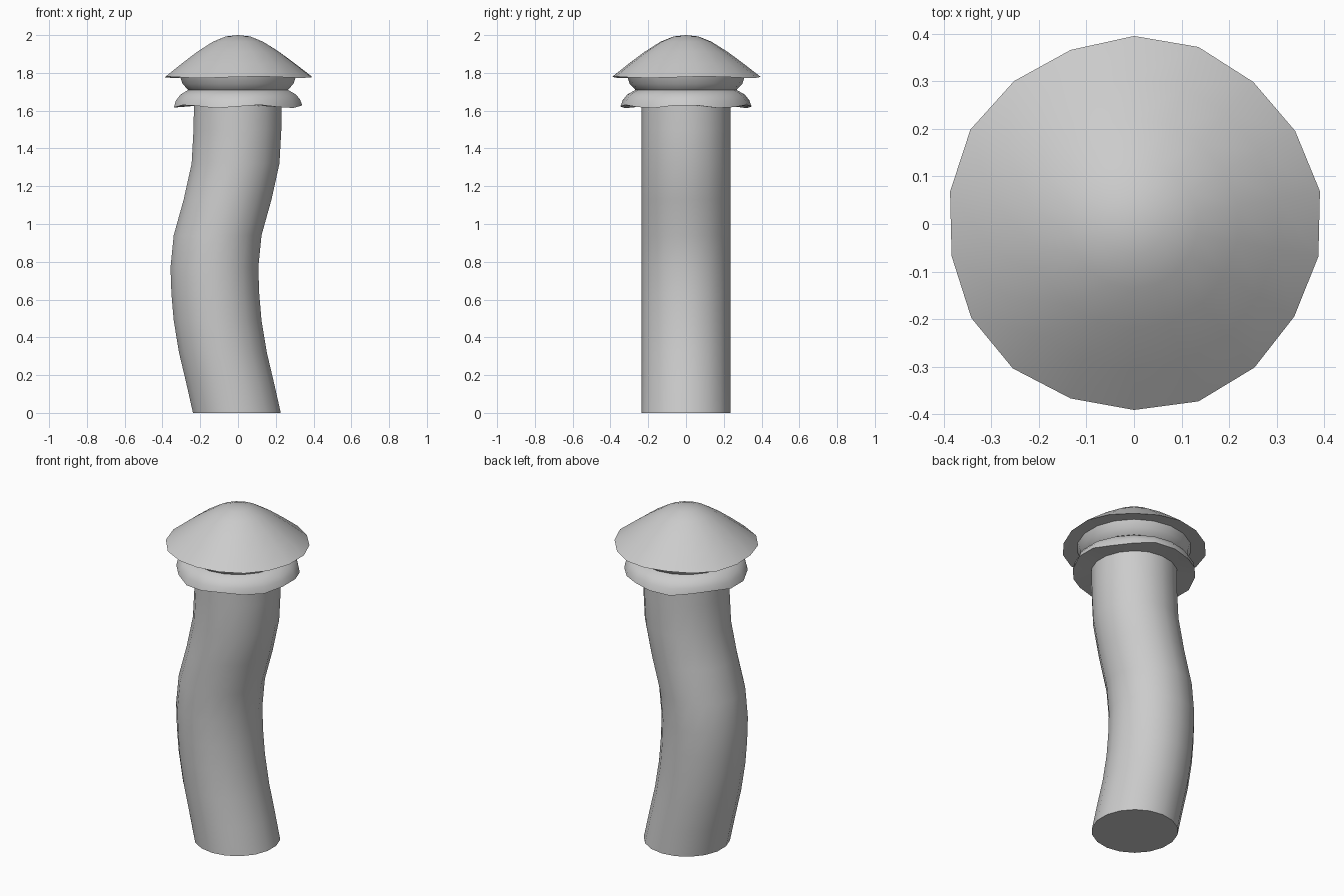
import bpy, bmesh, math

if "Cube" in bpy.data.objects:
    bpy.data.objects.remove(bpy.data.objects["Cube"])

SIDES = 18


def make_part(name, rings, sides=SIDES, wave=None):
    """Loft rings (x offset, radius, z, waviness); zero radius makes a pole."""
    bm = bmesh.new()
    loops = []
    for cx, r, z, w in rings:
        if r == 0:
            loops.append([bm.verts.new((cx, 0, z))])
            continue
        loop = []
        for i in range(sides):
            a = math.pi / 2 + 2 * math.pi * i / sides
            dr, dz = wave(a) if wave else (0, 0)
            rr = r + dr * w
            loop.append(bm.verts.new((cx + rr * math.cos(a), rr * math.sin(a), z + dz * w)))
        loops.append(loop)
    for lo, hi in zip(loops, loops[1:]):
        for i in range(sides):
            j = (i + 1) % sides
            if len(lo) == 1:
                bm.faces.new((lo[0], hi[j], hi[i]))
            elif len(hi) == 1:
                bm.faces.new((lo[i], lo[j], hi[0]))
            else:
                bm.faces.new((lo[i], lo[j], hi[j], hi[i]))
    for end in (loops[0], loops[-1]):
        if len(end) > 1:
            bm.faces.new(end)
    bmesh.ops.recalc_face_normals(bm, faces=bm.faces)
    mesh = bpy.data.meshes.new(name)
    bm.to_mesh(mesh)
    bm.free()
    obj = bpy.data.objects.new(name, mesh)
    bpy.context.collection.objects.link(obj)
    bpy.ops.object.select_all(action='DESELECT')
    obj.select_set(True)
    bpy.context.view_layer.objects.active = obj
    bpy.ops.object.shade_smooth_by_angle(angle=math.radians(40))
    return obj


def cap_wave(a):
    return 0.004 * math.sin(5 * a + 1), 0.004 * math.sin(4 * a + 0.5)


def skirt_wave(a):
    return 0.006 * math.cos(4 * a), 0.009 * math.sin(5 * a - 1.5 * math.pi)


# curved stem, level rings shifted along an S-shaped path
path = [(-0.006, 0), (-0.042, 0.16), (-0.08, 0.32), (-0.108, 0.49), (-0.12, 0.63),
        (-0.125, 0.77), (-0.108, 0.94), (-0.055, 1.13), (-0.013, 1.32),
        (-0.003, 1.5), (0, 1.68)]
make_part("stem", [(x, 0.236, z, 0) for x, z in path])

# domed cap with a thin ragged rim and shallow underside
make_part("cap", [(0, 0, 1.785, 0), (0, 0.29, 1.785, 0), (0, 0.393, 1.777, 1),
                  (0, 0.305, 1.847, 0.5), (0, 0.22, 1.911, 0.2), (0, 0.135, 1.965, 0),
                  (0, 0.065, 1.993, 0), (0, 0, 2.0, 0)], wave=cap_wave)

# rounded gill collar under the cap
make_part("gills", [(0, 0, 1.69, 0), (0, 0.24, 1.69, 0), (0, 0.268, 1.71, 0),
                    (0, 0.298, 1.742, 0), (0, 0.312, 1.782, 0), (0, 0, 1.79, 0)])

# wavy skirt around the top of the stem
make_part("skirt", [(0, 0.225, 1.628, 0), (0, 0.341, 1.622, 1), (0, 0.332, 1.655, 0.5),
                    (0, 0.31, 1.685, 0.2), (0, 0.268, 1.71, 0), (0, 0.2, 1.715, 0)],
          wave=skirt_wave)
